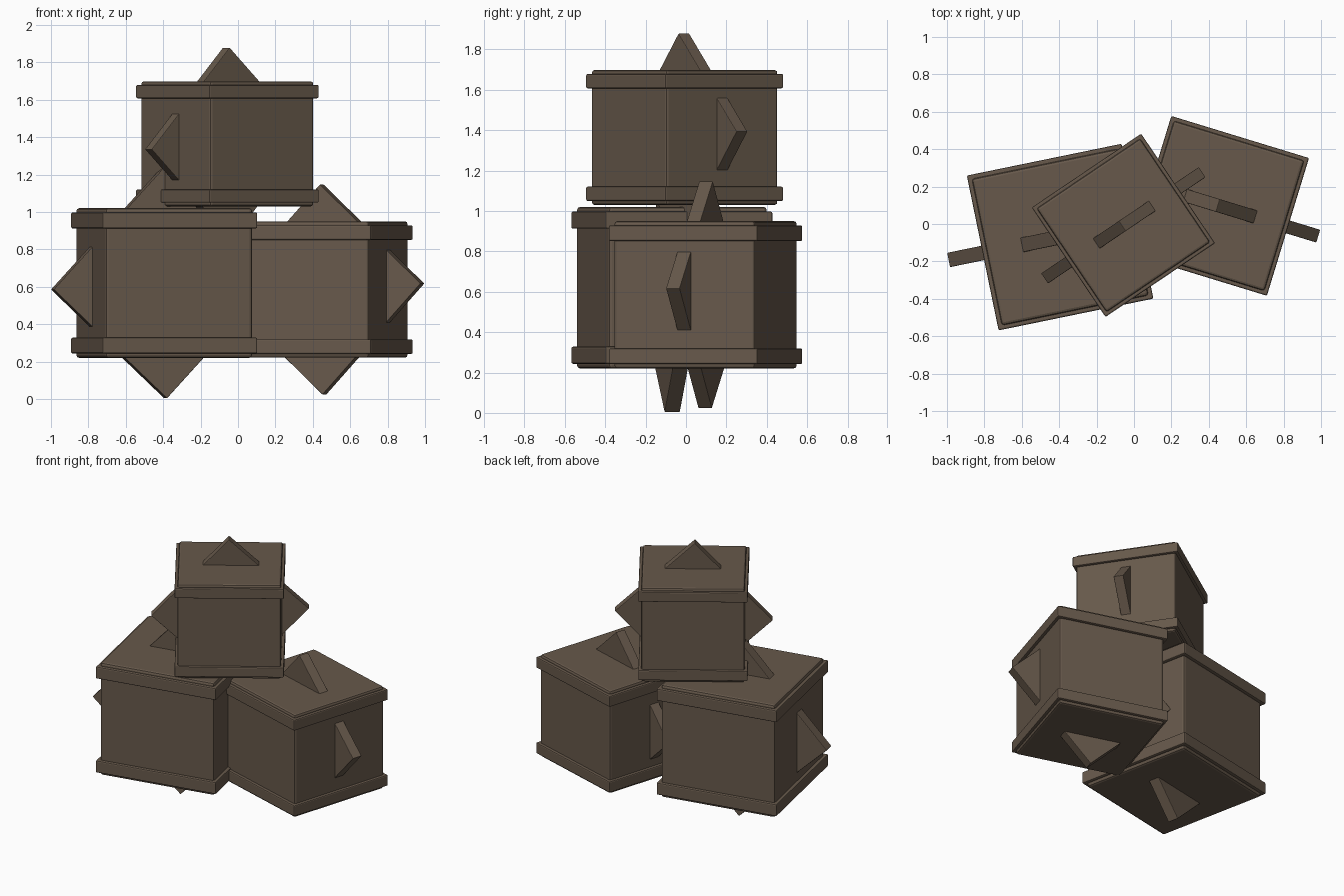
import bpy, bmesh, math
from mathutils import Matrix

if "Cube" in bpy.data.objects:
    bpy.data.objects.remove(bpy.data.objects["Cube"])

brown = bpy.data.materials.new("dark_brown_wood")
brown.diffuse_color = (0.135, 0.099, 0.070, 1.0)
brown.use_nodes = True
brown.node_tree.nodes["Principled BSDF"].inputs["Base Color"].default_value = brown.diffuse_color


def finish(name, bm, crate, bevel):
    """Turn a bmesh in crate space into a placed, bevelled object."""
    x, y, z, angle, scale = crate
    bmesh.ops.recalc_face_normals(bm, faces=bm.faces)
    bm.transform(Matrix.Translation((x, y, z))
                 @ Matrix.Rotation(math.radians(angle), 4, 'Z')
                 @ Matrix.Scale(scale, 4))
    mesh = bpy.data.meshes.new(name)
    bm.to_mesh(mesh)
    bm.free()
    mesh.materials.append(brown)
    obj = bpy.data.objects.new(name, mesh)
    bpy.context.collection.objects.link(obj)
    if bevel:
        mod = obj.modifiers.new("bevel", 'BEVEL')
        mod.width = bevel * scale
        mod.segments = 2
        mod.limit_method = 'ANGLE'
    return obj


def slab(name, crate, half, z0, z1, bevel):
    bm = bmesh.new()
    bmesh.ops.create_cube(bm, size=1)
    bm.transform(Matrix.Translation((0, 0, (z0 + z1) / 2))
                 @ Matrix.Diagonal((2 * half, 2 * half, z1 - z0, 1)))
    finish(name, bm, crate, bevel)


def diamond_plate(name, crate, points, thick):
    bm = bmesh.new()
    face = bm.faces.new([bm.verts.new((px, -thick / 2, pz)) for px, pz in points])
    ext = bmesh.ops.extrude_face_region(bm, geom=[face])
    moved = [v for v in ext["geom"] if isinstance(v, bmesh.types.BMVert)]
    bmesh.ops.translate(bm, verts=moved, vec=(0, thick, 0))
    finish(name, bm, crate, 0.004)


# crate placement: x, y, z of centre, turn in degrees, scale
crates = {
    "left": (-0.395, -0.07, 0.62, 11.6, 1.0),
    "right": (0.455, 0.097, 0.585, -17.0, 0.911),
    "top": (-0.057, -0.007, 1.364, 34.0, 0.835),
}
# slightly skewed diamond whose four tips poke out as spikes
DIAMOND = [(0.61, 0.035), (-0.008, 0.617), (-0.61, -0.035), (0.008, -0.617)]

for side, crate in crates.items():
    slab(side + "_crate_body", crate, 0.40, -0.40, 0.40, 0.015)
    slab(side + "_crate_upper_band", crate, 0.4225, 0.292, 0.377, 0.008)
    slab(side + "_crate_lower_band", crate, 0.4225, -0.377, -0.292, 0.008)
    diamond_plate(side + "_crate_spikes", crate, DIAMOND, 0.078)
